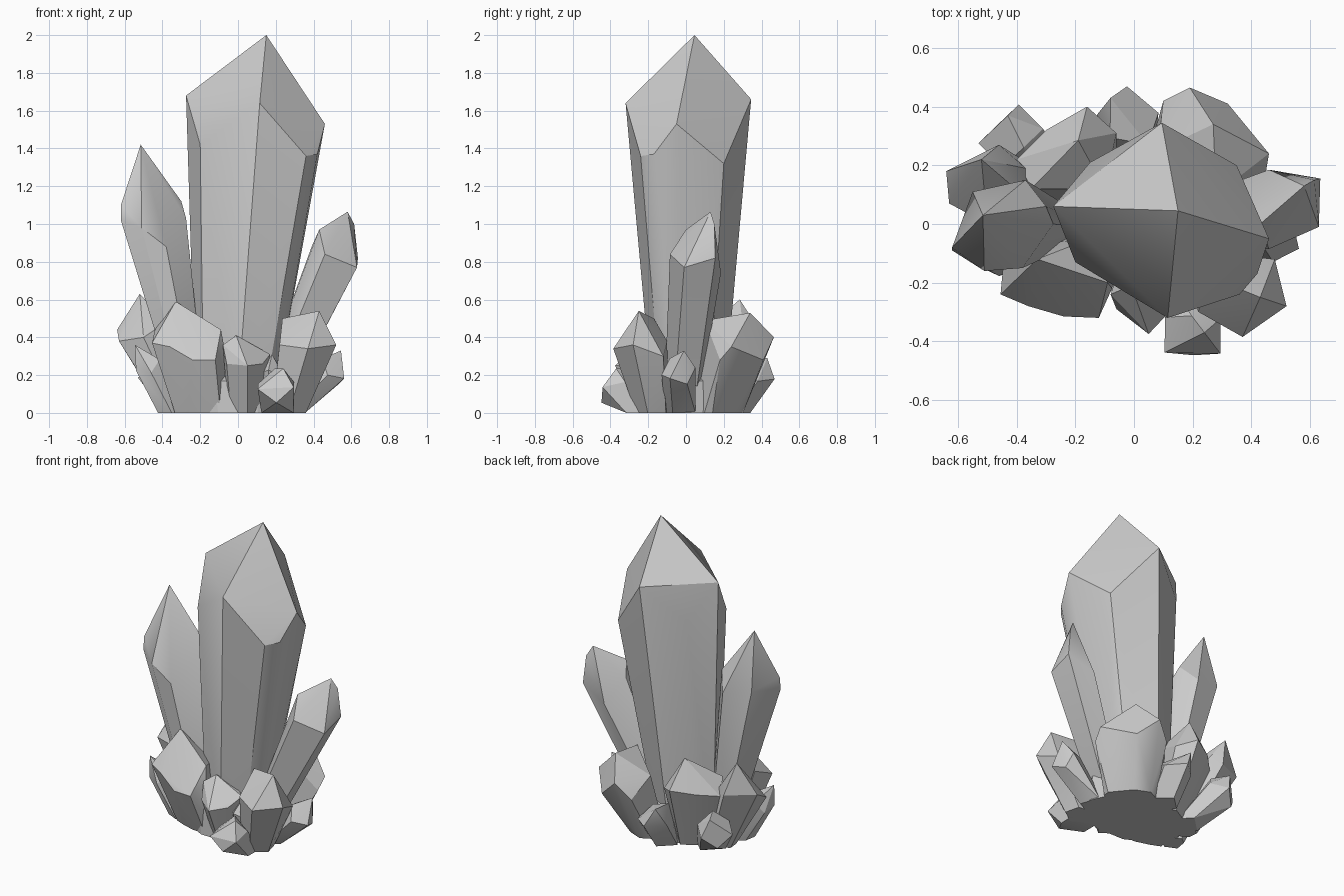
import bpy, bmesh, math
from mathutils import Vector


def shard(name, base, scale, ring, tip):
    """Faceted crystal: ring of shoulder points, pointed tip, shrunken copy of the ring on the floor."""
    ring = [Vector(p) for p in ring]
    c = sum(ring, Vector()) / len(ring)
    foot = [Vector((base[0] + (p.x - c.x) * scale, base[1] + (p.y - c.y) * scale, 0)) for p in ring]
    bm = bmesh.new()
    for p in ring + foot + [Vector(tip)]:
        bm.verts.new((p.x, p.y, max(p.z, 0)))
    bmesh.ops.convex_hull(bm, input=bm.verts)
    loose = [v for v in bm.verts if not v.link_faces]
    bmesh.ops.delete(bm, geom=loose, context='VERTS')
    bmesh.ops.dissolve_limit(bm, angle_limit=math.radians(4), verts=bm.verts, edges=bm.edges)
    bmesh.ops.recalc_face_normals(bm, faces=bm.faces)
    me = bpy.data.meshes.new(name)
    bm.to_mesh(me)
    bm.free()
    ob = bpy.data.objects.new(name, me)
    bpy.context.collection.objects.link(ob)
    # soften only the shallow edges
    bpy.ops.object.select_all(action='DESELECT')
    ob.select_set(True)
    bpy.context.view_layer.objects.active = ob
    bpy.ops.object.shade_smooth_by_angle(angle=math.radians(25))
    return ob


def small_shard(name, base, scale, centre, radius, tip, n=6, turn=0.0):
    """Regular crystal whose shoulder ring is tilted along its own axis, with alternating heights."""
    c = Vector(centre)
    axis = (c - Vector((base[0], base[1], 0))).normalized()
    q = Vector((0, 0, 1)).rotation_difference(axis)
    ring = []
    for i in range(n):
        a = math.radians(turn) + 2 * math.pi * i / n
        ring.append(c + q @ Vector((math.cos(a) * radius, math.sin(a) * radius,
                                    radius * (0.25 if i % 2 else -0.25))))
    return shard(name, base, scale, ring, tip)


# Three tall crystals
shard("main_crystal", (0.0, 0.0), 0.55,
      [(-0.275, 0.06, 1.68), (-0.2, -0.13, 1.42), (0.115, -0.32, 1.64), (0.36, -0.24, 1.36),
       (0.42, -0.17, 1.37), (0.46, -0.05, 1.53), (0.35, 0.2, 1.32), (0.095, 0.345, 1.66),
       (-0.15, 0.21, 1.45)], (0.15, 0.045, 2.0))
shard("left_crystal", (-0.24, -0.02), 0.4,
      [(-0.62, -0.08, 1.10), (-0.62, -0.09, 1.02), (-0.51, -0.16, 0.98), (-0.38, -0.15, 0.88),
       (-0.275, 0.0, 1.03), (-0.3, 0.06, 1.12), (-0.37, 0.15, 1.02), (-0.55, 0.11, 1.06)],
      (-0.515, 0.03, 1.42))
shard("right_crystal", (0.15, -0.02), 0.65,
      [(0.43, 0.0, 0.97), (0.39, 0.06, 0.88), (0.46, -0.085, 0.84), (0.63, -0.01, 0.77),
       (0.635, 0.155, 0.82), (0.615, 0.15, 1.0), (0.46, 0.185, 0.74)], (0.58, 0.13, 1.065))

# Thick stubby crystals around the foot
shard("front_left_stub", (-0.18, -0.13), 0.72,
      [(-0.455, -0.24, 0.37), (-0.36, -0.28, 0.35), (-0.24, -0.315, 0.28), (-0.12, -0.32, 0.28),
       (-0.075, -0.22, 0.36), (-0.09, -0.2, 0.44), (-0.15, -0.05, 0.4), (-0.44, -0.08, 0.44)],
      (-0.33, -0.12, 0.59))
shard("front_right_stub", (0.26, -0.17), 0.6,
      [(0.22, -0.3, 0.36), (0.37, -0.385, 0.34), (0.52, -0.28, 0.36), (0.48, -0.12, 0.3),
       (0.3, -0.1, 0.38), (0.235, -0.17, 0.5)], (0.43, -0.25, 0.54))
shard("back_right_stub", (0.18, 0.18), 0.72,
      [(0.1, 0.42, 0.3), (0.19, 0.465, 0.4), (0.32, 0.41, 0.28), (0.46, 0.24, 0.35),
       (0.45, 0.18, 0.28), (0.28, 0.1, 0.49), (0.08, 0.25, 0.4)], (0.27, 0.34, 0.53))
shard("back_left_stub", (-0.17, 0.14), 0.65,
      [(-0.4, 0.22, 0.38), (-0.3, 0.32, 0.4), (-0.16, 0.4, 0.42), (-0.06, 0.31, 0.38),
       (-0.1, 0.12, 0.46), (-0.35, 0.12, 0.46)], (-0.19, 0.285, 0.6))
shard("left_stub", (-0.31, 0.08), 0.6,
      [(-0.64, 0.18, 0.44), (-0.63, 0.07, 0.38), (-0.5, 0.0, 0.4), (-0.38, 0.1, 0.48),
       (-0.37, 0.19, 0.42), (-0.46, 0.27, 0.42)], (-0.52, 0.22, 0.63))

# Small shards filling the gaps
shard("front_middle_shard", (0.05, -0.17), 0.8,
      [(-0.08, -0.24, 0.36), (-0.06, -0.29, 0.26), (0.05, -0.375, 0.25), (0.13, -0.29, 0.26),
       (0.17, -0.2, 0.31), (0.08, -0.13, 0.34)], (-0.01, -0.21, 0.41))
small_shard("front_gap_shard", (0.17, -0.16), 0.9, (0.18, -0.2, 0.22), 0.08, (0.18, -0.19, 0.31), 5, 40)
small_shard("front_low_shard", (0.21, -0.26), 0.9, (0.2, -0.38, 0.145), 0.11, (0.24, -0.37, 0.235), 6, 30)
small_shard("left_low_shard", (-0.36, -0.07), 0.9, (-0.47, -0.1, 0.24), 0.08, (-0.545, -0.13, 0.36), 6, 30)
small_shard("back_left_low_shard", (-0.29, 0.15), 0.8, (-0.42, 0.3, 0.2), 0.11, (-0.43, 0.37, 0.29), 6, 15)
small_shard("back_low_shard", (-0.02, 0.24), 0.9, (-0.02, 0.36, 0.21), 0.11, (-0.08, 0.43, 0.29), 5, 20)
small_shard("right_low_shard", (0.29, -0.03), 0.9, (0.49, -0.04, 0.22), 0.09, (0.545, -0.01, 0.33), 6, 30)

# Solid core joining the crystals
shard("core", (0.0, 0.0), 1.0,
      [(0.34 * math.cos(a * math.pi / 5) - 0.02, 0.24 * math.sin(a * math.pi / 5), 0.17) for a in range(10)],
      (0.0, 0.0, 0.3))
